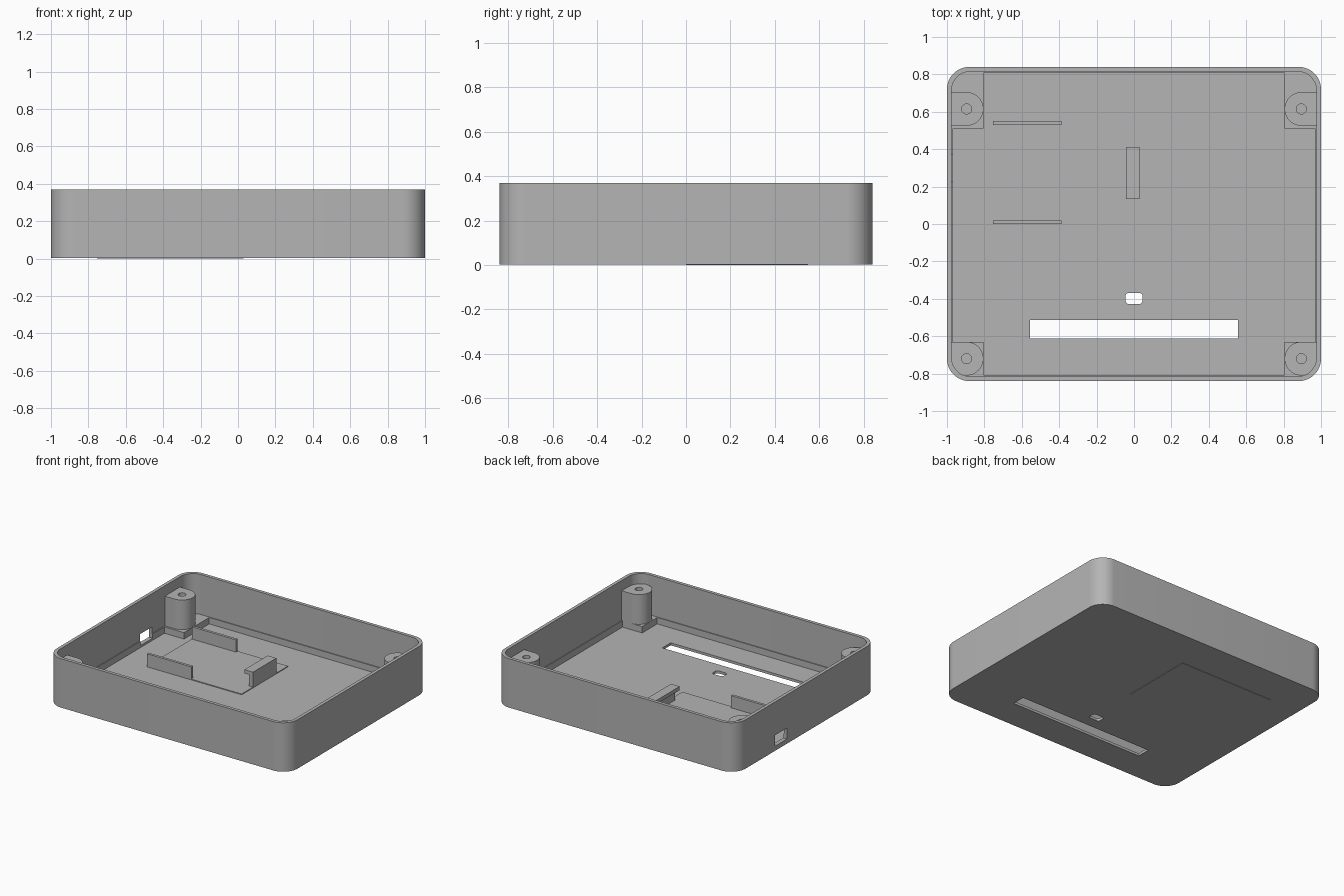
import bpy, bmesh
from math import sin, cos, pi, radians

if "Cube" in bpy.data.objects:
    bpy.data.objects.remove(bpy.data.objects["Cube"])

grey = bpy.data.materials.new("matte_grey")
grey.use_nodes = True
COLOUR = (0.46, 0.46, 0.46, 1)
grey.diffuse_color = COLOUR
grey.node_tree.nodes["Principled BSDF"].inputs["Base Color"].default_value = COLOUR

FLOOR, RIM, POST_TOP, LEDGE = 0.022, 0.37, 0.293, 0.07


def arc(cx, cy, r, start, end, n=12):
    """Points along an arc, angles in degrees."""
    steps = [radians(start + (end - start) * i / n) for i in range(n + 1)]
    return [(cx + r * cos(a), cy + r * sin(a)) for a in steps]


def rounded(hx, hy, r, cx=0, cy=0):
    """Outline of a rounded rectangle."""
    pts = []
    for i, (sx, sy) in enumerate([(1, 1), (-1, 1), (-1, -1), (1, -1)]):
        pts += arc(cx + sx * (hx - r), cy + sy * (hy - r), r, 90 * i, 90 * i + 90)
    return pts


def rect(x0, x1, y0, y1):
    return [(x0, y0), (x1, y0), (x1, y1), (x0, y1)]


def prism(name, pts, z0, z1):
    """Extrude a flat outline from z0 to z1."""
    bm = bmesh.new()
    base = bm.faces.new([bm.verts.new((x, y, z0)) for x, y in pts])
    top = bmesh.ops.extrude_face_region(bm, geom=[base])["geom"]
    verts = [v for v in top if isinstance(v, bmesh.types.BMVert)]
    bmesh.ops.translate(bm, verts=verts, vec=(0, 0, z1 - z0))
    bmesh.ops.recalc_face_normals(bm, faces=bm.faces)
    mesh = bpy.data.meshes.new(name)
    bm.to_mesh(mesh)
    bm.free()
    mesh.materials.append(grey)
    ob = bpy.data.objects.new(name, mesh)
    bpy.context.collection.objects.link(ob)
    return ob


def combine(ob, tool, operation="DIFFERENCE"):
    """Apply a boolean with a temporary tool object."""
    mod = ob.modifiers.new("cut", "BOOLEAN")
    mod.operation, mod.object, mod.solver = operation, tool, "EXACT"
    bpy.context.view_layer.update()
    graph = bpy.context.evaluated_depsgraph_get()
    mesh = bpy.data.meshes.new_from_object(ob.evaluated_get(graph))
    ob.modifiers.remove(mod)
    ob.data = mesh
    bpy.data.objects.remove(tool)


parts = []

# Open tray with rounded corners
tray = prism("tray_shell", rounded(1, 0.84, 0.12), 0.003, RIM)
combine(tray, prism("cavity", rounded(0.975, 0.815, 0.1), FLOOR, 1))
# Floor slot, small button opening and side connector port
combine(tray, prism("slot", rect(-0.555, 0.555, -0.612, -0.512), -1, 0.2))
combine(tray, prism("button_hole", rounded(0.045, 0.03, 0.018, 0, -0.398), -1, 0.2))
combine(tray, prism("port", rect(-1.1, -0.9, 0.23, 0.37), 0.038, 0.12))
parts.append(tray)

# Corner pads with D-shaped screw posts, clipped to the rounded corners
for side, s in (("right", -1), ("left", 1)):
    for end, y0, y1, cy in (("back", 0.51, 0.82, 0.615), ("front", -0.82, -0.63, -0.72)):
        pad = prism(f"{end}_{side}_pad", rect(s * 0.985, s * 0.805, y0, y1), 0.015, LEDGE)
        d_shape = [(s * x, y) for x, y in
                   [(0.985, cy + 0.09)] + arc(0.895, cy, 0.09, 90, 270, 20) + [(0.985, cy - 0.09)]]
        post = prism(f"{end}_{side}_post", d_shape, LEDGE - 0.005, POST_TOP)
        for ob in (pad, post):
            combine(ob, prism("clip", rounded(0.98, 0.82, 0.105), -1, 1), "INTERSECT")
        hole = [(s * 0.895 + 0.027 * cos(2 * pi * i / 20), cy + 0.027 * sin(2 * pi * i / 20))
                for i in range(20)]
        combine(post, prism("screw_hole", hole, 0.1, 1))
        parts += [pad, post]

    # Shallow ledge along the side wall; the port passes through it on one side
    ledge = prism(f"{side}_ledge", rect(s * 0.98, s * 0.969, -0.63, 0.51), 0.015, LEDGE)
    if s < 0:
        combine(ledge, prism("port", rect(-1.1, -0.9, 0.23, 0.37), 0.038, 0.12))
    parts.append(ledge)

# Shallow ledges along the front and back walls
for end, s in (("front", -1), ("back", 1)):
    parts.append(prism(f"{end}_ledge", rect(-0.805, 0.805, s * 0.82, s * 0.808), 0.015, LEDGE))

# Board mount: thin base plate, two guide ribs and a hooked clip
parts.append(prism("mount_plate", rect(-0.755, 0.03, 0, 0.55), 0, FLOOR + 0.006))
for name, y in (("front_rib", 0), ("back_rib", 0.53)):
    parts.append(prism(name, rect(-0.755, -0.388, y, y + 0.02), 0.015, 0.12))
parts.append(prism("clip_wall", rect(-0.005, 0.03, 0.135, 0.412), 0.015, 0.14))
parts.append(prism("clip_hook", rect(-0.042, 0.03, 0.135, 0.412), 0.112, 0.14))

# Smooth the curved walls while keeping hard edges
bpy.ops.object.select_all(action="DESELECT")
for ob in parts:
    ob.select_set(True)
bpy.context.view_layer.objects.active = tray
bpy.ops.object.shade_smooth_by_angle(angle=radians(30))
